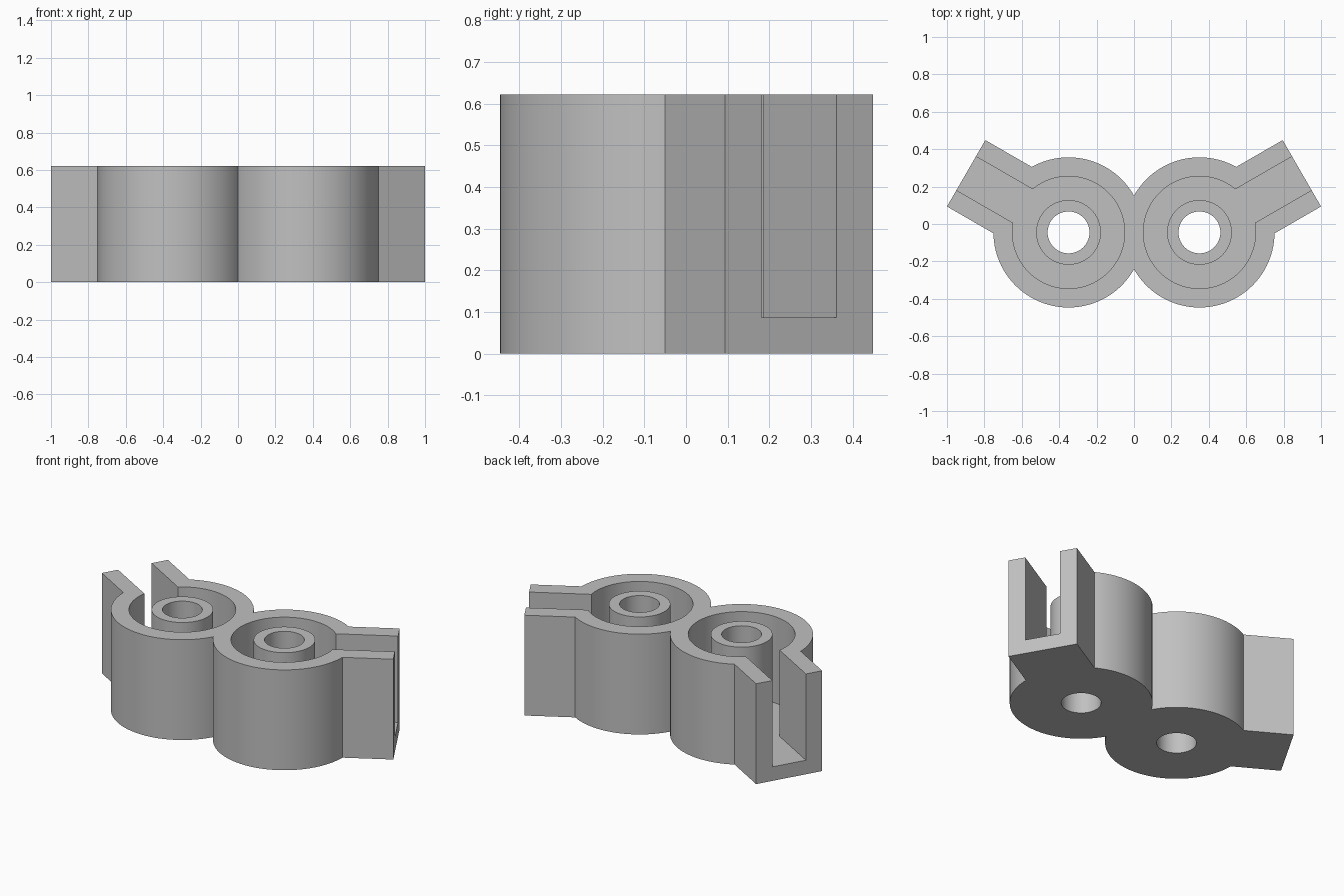
import bpy
import math

if "Cube" in bpy.data.objects:
    bpy.data.objects.remove(bpy.data.objects["Cube"], do_unlink=True)

HEIGHT, FLOOR = 0.622, 0.087
CX, CY = 0.35, -0.045            # centre of each barrel
BARREL_R, CAVITY_R, BOSS_R, HOLE_R = 0.4015, 0.30, 0.173, 0.112
ARM_LENGTH, ARM_WIDTH, SLOT_WIDTH = 0.632, 0.41, 0.208
ARM_ANGLE = math.radians(30)

grey = bpy.data.materials.new("plain_grey")
grey.use_nodes = True
colour = (0.53, 0.53, 0.53, 1)
grey.diffuse_color = colour
grey.node_tree.nodes["Principled BSDF"].inputs["Base Color"].default_value = colour


def cylinder(name, side, radius, bottom, top, sides=96):
    bpy.ops.mesh.primitive_cylinder_add(
        vertices=sides, radius=radius, depth=top - bottom,
        location=(side * CX, CY, (bottom + top) / 2))
    return finish(name)


def radial_box(name, side, length, width, bottom, top):
    """Box running outwards from a barrel centre, swept back by the arm angle."""
    angle = ARM_ANGLE if side > 0 else math.pi - ARM_ANGLE
    bpy.ops.mesh.primitive_cube_add(
        size=1, rotation=(0, 0, angle),
        location=(side * CX + math.cos(angle) * length / 2,
                  CY + math.sin(angle) * length / 2, (bottom + top) / 2))
    bpy.context.object.scale = (length, width, top - bottom)
    return finish(name)


def finish(name):
    obj = bpy.context.object
    obj.name = obj.data.name = name
    bpy.ops.object.transform_apply(location=True, rotation=True, scale=True)
    obj.data.materials.append(grey)
    return obj


def combine(body, tool, operation):
    mod = body.modifiers.new(operation.title(), "BOOLEAN")
    mod.operation, mod.solver, mod.object = operation, "EXACT", tool
    bpy.ops.object.select_all(action="DESELECT")
    body.select_set(True)
    bpy.context.view_layer.objects.active = body
    bpy.ops.object.modifier_apply(modifier=mod.name)
    bpy.data.objects.remove(tool, do_unlink=True)


# Two joined barrels, each with an arm
body = cylinder("double_barrel_housing", 1, BARREL_R, 0, HEIGHT)
combine(body, cylinder("barrel", -1, BARREL_R, 0, HEIGHT), "UNION")
for side in (1, -1):
    combine(body, radial_box("arm", side, ARM_LENGTH, ARM_WIDTH, 0, HEIGHT), "UNION")

for side in (1, -1):
    # Open cavity and the slot leading out through the arm
    combine(body, cylinder("cavity", side, CAVITY_R, FLOOR, HEIGHT + 0.1), "DIFFERENCE")
    combine(body, radial_box("slot", side, ARM_LENGTH + 0.1, SLOT_WIDTH,
                             FLOOR, HEIGHT + 0.1), "DIFFERENCE")
    # Central boss with a through hole
    combine(body, cylinder("boss", side, BOSS_R, FLOOR / 2, HEIGHT, 64), "UNION")
    combine(body, cylinder("hole", side, HOLE_R, -0.1, HEIGHT + 0.1, 64), "DIFFERENCE")

bpy.ops.object.shade_smooth_by_angle(angle=math.radians(25))
